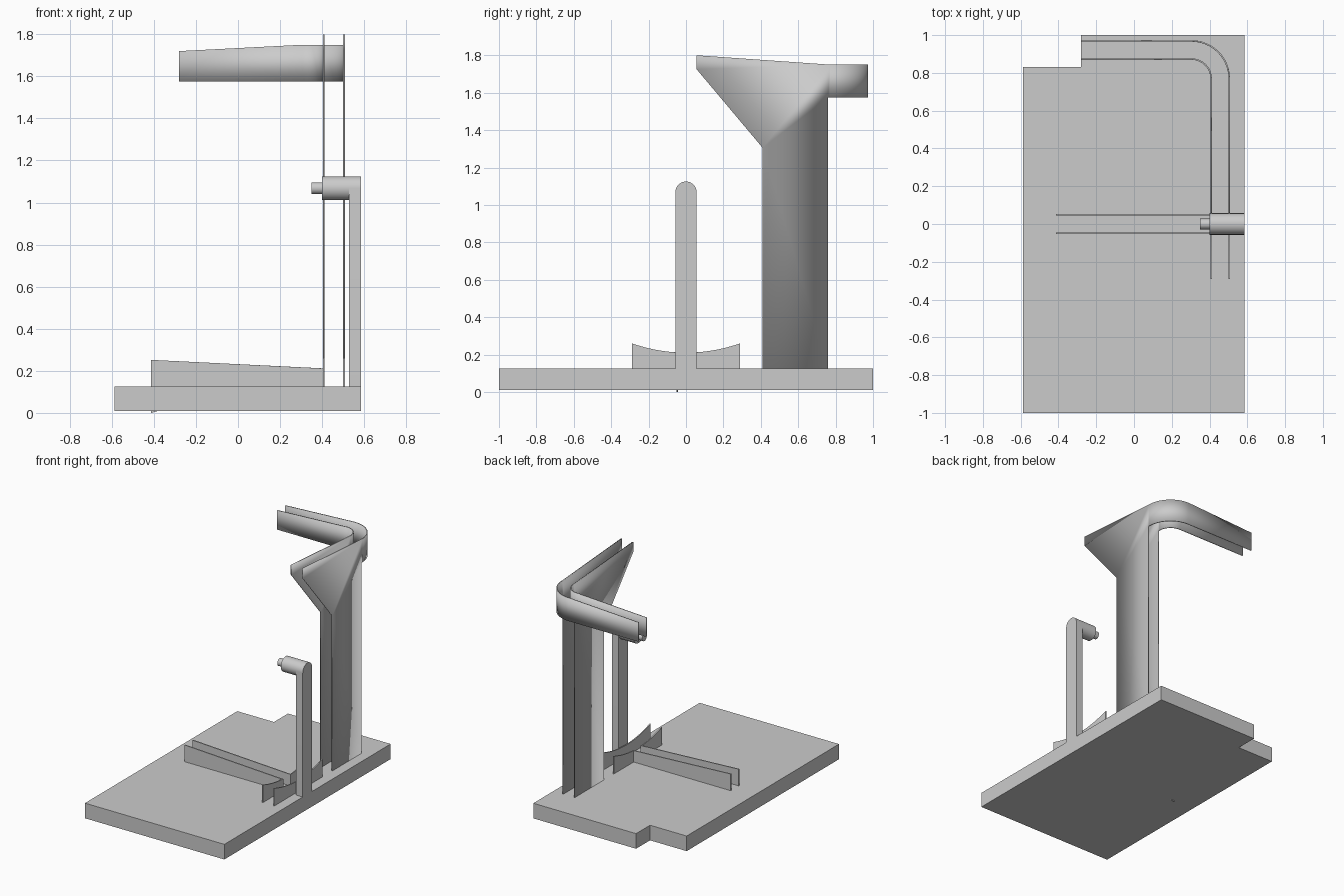
import bpy, bmesh, math
from mathutils import Matrix, Vector

if "Cube" in bpy.data.objects:
    bpy.data.objects.remove(bpy.data.objects["Cube"], do_unlink=True)

grey = bpy.data.materials.new("plain grey")
grey.use_nodes = True
grey.diffuse_color = (0.6, 0.6, 0.6, 1)
grey.node_tree.nodes["Principled BSDF"].inputs["Base Color"].default_value = (0.6, 0.6, 0.6, 1)

BASE_TOP = 0.125
THICK = 0.008


def finish(name, bm, smooth=False):
    bmesh.ops.recalc_face_normals(bm, faces=bm.faces)
    mesh = bpy.data.meshes.new(name)
    bm.to_mesh(mesh)
    bm.free()
    mesh.materials.append(grey)
    obj = bpy.data.objects.new(name, mesh)
    bpy.context.collection.objects.link(obj)
    if smooth:
        bpy.ops.object.select_all(action='DESELECT')
        obj.select_set(True)
        bpy.context.view_layer.objects.active = obj
        bpy.ops.object.shade_smooth_by_angle(angle=math.radians(30))
    return obj


def prism(name, points, direction, smooth=False):
    """Extrude a flat outline along a direction."""
    bm = bmesh.new()
    face = bm.faces.new([bm.verts.new(p) for p in points])
    ext = bmesh.ops.extrude_face_region(bm, geom=[face], use_keep_orig=True)
    moved = [g for g in ext["geom"] if isinstance(g, bmesh.types.BMVert)]
    bmesh.ops.translate(bm, verts=moved, vec=Vector(direction))
    return finish(name, bm, smooth)


def sheet(name, stations, panel=None, smooth=False):
    """Thin upright wall through (x, y, bottom, top) stations.
    A panel outline continues the wall from its first station."""
    bm = bmesh.new()
    cols = [(bm.verts.new((x, y, lo)), bm.verts.new((x, y, hi)))
            for x, y, lo, hi in stations]
    for a, b in zip(cols, cols[1:]):
        bm.faces.new((a[0], b[0], b[1], a[1]))
    if panel:
        bm.faces.new([cols[0][0], cols[0][1]] + [bm.verts.new(p) for p in panel])
    obj = finish(name, bm, smooth)
    mod = obj.modifiers.new("thickness", 'SOLIDIFY')
    mod.thickness = THICK
    mod.offset = 0
    mod.use_even_offset = True
    return obj


def rod(name, x0, x1, z, radius):
    bm = bmesh.new()
    turn = Matrix.Translation(((x0 + x1) / 2, 0, z)) @ Matrix.Rotation(math.pi / 2, 4, 'Y')
    bmesh.ops.create_cone(bm, cap_ends=True, segments=48, radius1=radius,
                          radius2=radius, depth=x1 - x0, matrix=turn)
    return finish(name, bm, True)


# Base plate with a notched back corner
outline = [(-0.588, -1), (0.585, -1), (0.585, 1), (-0.28, 1), (-0.28, 0.832), (-0.588, 0.832)]
prism("base_plate", [(x, y, 0.01) for x, y in outline], (0, 0, BASE_TOP - 0.01))

# Post with a rounded top, flush with the side of the base
R, AXIS = 0.057, 1.068
profile = [(-R, BASE_TOP)] + [(R * math.cos(a), AXIS + R * math.sin(a))
           for a in [math.pi * (1 - i / 24) for i in range(25)]] + [(R, BASE_TOP)]
prism("post", [(0.528, y, z) for y, z in profile], (0.057, 0, 0), True)

# Barrel and pin on the post
rod("barrel", 0.4, 0.53, AXIS, R)
rod("pin", 0.35, 0.405, AXIS, 0.028)

# Pair of tall walls that bend into a long upper arm
CX, CY, LOW, HIGH = 0.305, 0.77, 1.575, 1.75
for name, x in (("inner_tall_wall", 0.408), ("outer_tall_wall", 0.504)):
    r = x - CX
    arc = [i * math.pi / 32 for i in range(17)]
    stations = [(CX + r * math.cos(a), CY + r * math.sin(a), LOW, HIGH) for a in arc]
    stations.append((-0.28, CY + r, LOW, 1.72))
    edge = [(0.057, 1.8), (0.057, 1.725), (0.41, 1.305),
            (0.41, BASE_TOP), (0.76, BASE_TOP), (0.76, LOW)]
    sheet(name, stations, [(x, y, z) for y, z in edge], True)


# Low guide walls with a dished top
def dish(y):
    return 0.21 + 0.05 * (y / 0.29) ** 2


steps = [-0.29 + 0.58 * i / 24 for i in range(25)]
sheet("outer_low_wall", [(0.504, y, BASE_TOP, dish(y)) for y in steps])

GAP = 0.048
for name, s in (("front_low_wall", -1), ("back_low_wall", 1)):
    ys = [s * (0.29 + (GAP - 0.29) * i / 10) for i in range(11)]
    stations = [(0.408, y, BASE_TOP, dish(y)) for y in ys]
    stations.append((-0.413, s * GAP, BASE_TOP, 0.252))
    sheet(name, stations)

# Small wedge under the base
sheet("under_wedge", [(-0.413, -GAP, 0, 0.02), (-0.38, -GAP, 0.009, 0.02)])
